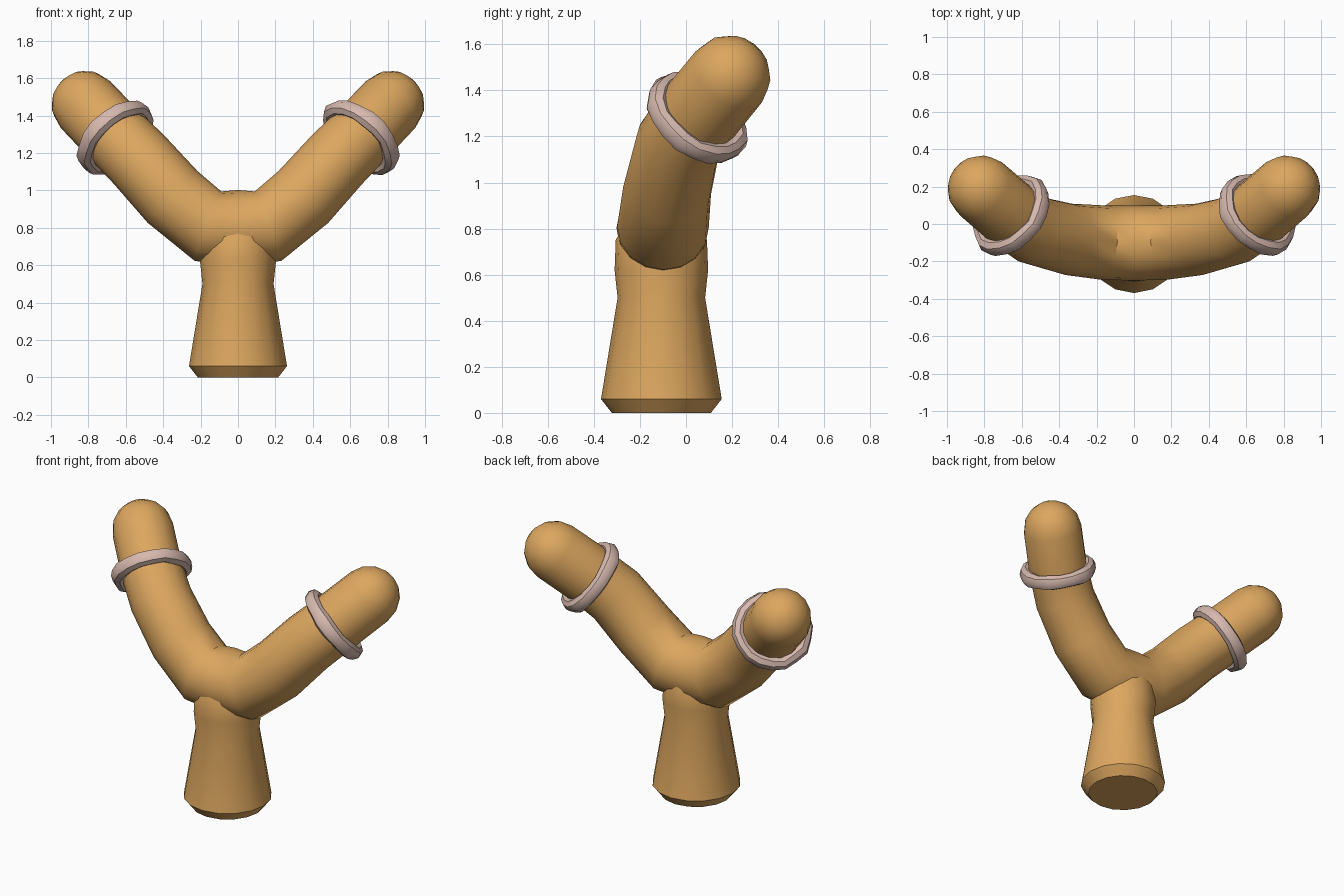
import bpy, bmesh, math, random
from mathutils import Vector

if "Cube" in bpy.data.objects:
    bpy.data.objects.remove(bpy.data.objects["Cube"])

random.seed(4)


def material(name, rgb):
    m = bpy.data.materials.new(name)
    m.diffuse_color = (*rgb, 1)
    m.use_nodes = True
    m.node_tree.nodes["Principled BSDF"].inputs["Base Color"].default_value = m.diffuse_color
    return m


wood = material("warm wood", (0.72, 0.385, 0.115))
cord = material("pale pink cord", (0.67, 0.48, 0.42))


def sweep(name, path, mat, sides=16, closed=False):
    """Tube through (x, y, z, radius) points, with capped ends unless closed."""
    bm = bmesh.new()
    pts = [Vector(p[:3]) for p in path]
    n = len(pts)
    rings = []
    for i, p in enumerate(pts):
        if closed:
            a, b = pts[i - 1], pts[(i + 1) % n]
            d1, d2 = (p - a).normalized(), (b - p).normalized()
        else:
            d1 = (p - pts[max(i - 1, 0)]).normalized()
            d2 = (pts[min(i + 1, n - 1)] - p).normalized()
        t = (d1 + d2).normalized()
        u = t.cross(Vector((0, 1, 0))).normalized()
        v = t.cross(u)
        r = path[i][3]
        rings.append([bm.verts.new(p + r * (u * math.cos(k * math.tau / sides) + v * math.sin(k * math.tau / sides)))
                      for k in range(sides)])
    for i in range(n - 1):
        for k in range(sides):
            j = (k + 1) % sides
            bm.faces.new((rings[i][k], rings[i][j], rings[i + 1][j], rings[i + 1][k]))
    bm.faces.new(rings[0])
    bm.faces.new(rings[-1])
    return finish(name, bm, mat)


def finish(name, bm, mat):
    bmesh.ops.recalc_face_normals(bm, faces=bm.faces)
    me = bpy.data.meshes.new(name)
    bm.to_mesh(me)
    bm.free()
    me.materials.append(mat)
    ob = bpy.data.objects.new(name, me)
    bpy.context.collection.objects.link(ob)
    bpy.ops.object.select_all(action='DESELECT')
    ob.select_set(True)
    bpy.context.view_layer.objects.active = ob
    bpy.ops.object.shade_smooth_by_angle(angle=math.radians(42))
    return ob


# Tapered handle
CY = -0.107
profile = [(0.215, 0), (0.262, 0.06), (0.19, 0.5), (0.203, 0.62), (0.198, 0.75), (0.14, 0.86)]
sweep("handle", [(0, CY, z, r) for r, z in profile], wood)

# Forked arms: one bent tube with domed tips
half = [(0.16, -0.1, 0.808, 0.199), (0.35, -0.082, 0.965, 0.192), (0.53, -0.035, 1.165, 0.187),
        (0.66, 0.052, 1.295, 0.183), (0.815, 0.185, 1.458, 0.182)]
tip, axis = Vector(half[-1][:3]), (Vector(half[-1][:3]) - Vector(half[-2][:3])).normalized()
for deg in (25, 48, 68, 84):
    a = math.radians(deg)
    p = tip + axis * 0.182 * math.sin(a)
    half.append((*p, 0.182 * math.cos(a)))
left = [(-x, y, z, r) for x, y, z, r in reversed(half)]
sweep("forked_arms", left + [(0, -0.102, 0.802, 0.2)] + half, wood)


# Lumpy cord rings around each arm
def cord_ring(name, side):
    bm = bmesh.new()
    major, around = 18, 8
    q = Vector((axis.x * side, axis.y, axis.z)).to_track_quat('Z', 'Y')
    c = Vector((0.655 * side, 0.049, 1.282))
    grid = []
    for i in range(major):
        a = i * math.tau / major
        R = 0.2 + random.uniform(-0.006, 0.006)
        r = 0.043 + random.uniform(-0.004, 0.004)
        row = []
        for k in range(around):
            b = k * math.tau / around
            d = R + r * math.cos(b)
            row.append(bm.verts.new(c + q @ Vector((d * math.cos(a), d * math.sin(a), r * 1.1 * math.sin(b)))))
        grid.append(row)
    for i in range(major):
        for k in range(around):
            i2, k2 = (i + 1) % major, (k + 1) % around
            bm.faces.new((grid[i][k], grid[i2][k], grid[i2][k2], grid[i][k2]))
    finish(name, bm, cord)


cord_ring("right_cord_ring", 1)
cord_ring("left_cord_ring", -1)
